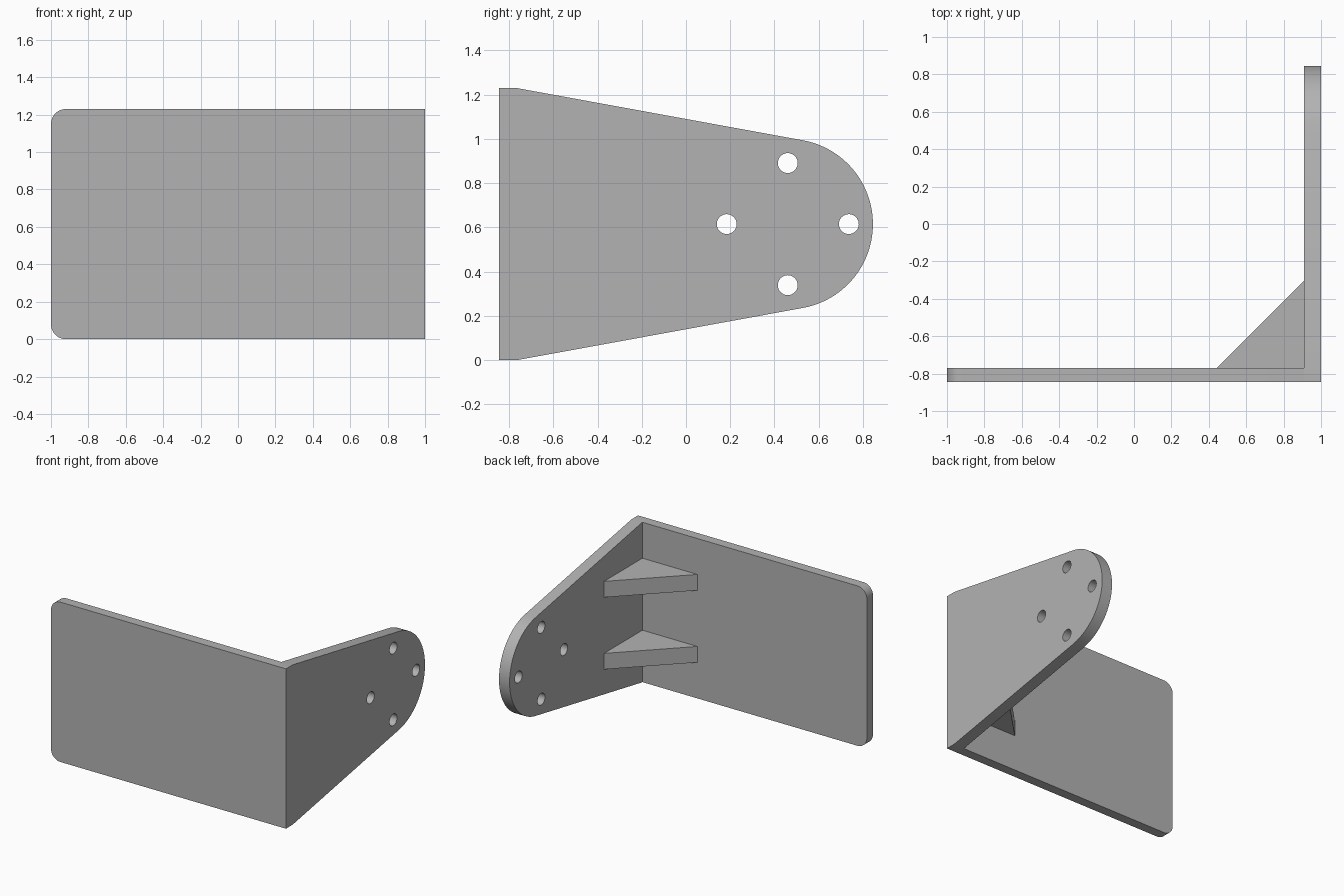
import bpy, bmesh
from math import sin, cos, pi, radians, atan2, hypot, acos
from mathutils import Vector

cube = bpy.data.objects.get("Cube")
if cube:
    bpy.data.objects.remove(cube, do_unlink=True)

# Overall sizes
HEIGHT = 1.23
MID = HEIGHT / 2
FRONT, INNER_Y = -0.845, -0.77
INNER_X, OUTER_X = 0.91, 1.0

grey = bpy.data.materials.new("plain grey")
grey.use_nodes = True
colour = (0.45, 0.45, 0.45, 1)
grey.diffuse_color = colour
grey.node_tree.nodes["Principled BSDF"].inputs["Base Color"].default_value = colour


def arc(cx, cy, r, start, end, steps):
    """Points along a circular arc."""
    angles = [start + (end - start) * i / steps for i in range(steps + 1)]
    return [(cx + r * cos(a), cy + r * sin(a)) for a in angles]


def prism(name, outline, place, depth):
    """Extrude a flat outline, mapped to 3D by place, along depth."""
    bm = bmesh.new()
    face = bm.faces.new([bm.verts.new(place(u, v)) for u, v in outline])
    grown = bmesh.ops.extrude_face_region(bm, geom=[face], use_keep_orig=True)
    moved = [g for g in grown["geom"] if isinstance(g, bmesh.types.BMVert)]
    bmesh.ops.translate(bm, verts=moved, vec=Vector(depth))
    bmesh.ops.recalc_face_normals(bm, faces=bm.faces)
    mesh = bpy.data.meshes.new(name)
    bm.to_mesh(mesh)
    bm.free()
    mesh.materials.append(grey)
    obj = bpy.data.objects.new(name, mesh)
    bpy.context.collection.objects.link(obj)
    return obj


def select_only(obj):
    bpy.ops.object.select_all(action='DESELECT')
    obj.select_set(True)
    bpy.context.view_layer.objects.active = obj


def smooth(obj):
    select_only(obj)
    bpy.ops.object.shade_smooth_by_angle(angle=radians(30))


# Front plate, rounded at its free end
R = 0.08
outline = [(INNER_X, 0), (INNER_X, HEIGHT)]
outline += arc(-1 + R, HEIGHT - R, R, pi / 2, pi, 12)
outline += arc(-1 + R, R, R, pi, 1.5 * pi, 12)
front_plate = prism("front_plate", outline, lambda u, v: (u, FRONT, v),
                    (0, INNER_Y - FRONT, 0))
smooth(front_plate)

# Side plate, tapering tangentially into a round nose
NOSE_Y, NOSE_R, SHOULDER_Y = 0.46, 0.385, -0.765
dy, dz = SHOULDER_Y - NOSE_Y, MID
tangent = atan2(dz, dy) - acos(NOSE_R / hypot(dy, dz))
outline = [(SHOULDER_Y, 0)]
outline += arc(NOSE_Y, MID, NOSE_R, -tangent, tangent, 48)
outline += [(SHOULDER_Y, HEIGHT), (FRONT, HEIGHT), (FRONT, 0)]
side_plate = prism("side_plate", outline, lambda u, v: (INNER_X, u, v),
                   (OUTER_X - INNER_X, 0, 0))

# Four bolt holes around the nose centre
for i in range(4):
    a = i * pi / 2
    circle = arc(NOSE_Y + 0.276 * cos(a), MID + 0.276 * sin(a), 0.045, 0, 2 * pi, 32)[:-1]
    cutter = prism("hole_cutter", circle, lambda u, v: (INNER_X - 0.1, u, v), (0.3, 0, 0))
    cutter.hide_render = True
    cut = side_plate.modifiers.new("hole", 'BOOLEAN')
    cut.operation, cut.solver, cut.object = 'DIFFERENCE', 'EXACT', cutter
    select_only(side_plate)
    bpy.ops.object.modifier_apply(modifier=cut.name)
    bpy.data.objects.remove(cutter, do_unlink=True)
smooth(side_plate)

# Two triangular gussets in the inside corner
LEG, THICK = 0.467, 0.123
triangle = [(INNER_X, INNER_Y), (INNER_X - LEG, INNER_Y), (INNER_X, INNER_Y + LEG)]
for name, side in (("lower_gusset", -1), ("upper_gusset", 1)):
    base = MID + side * 0.277 - THICK / 2
    prism(name, triangle, lambda u, v: (u, v, base), (0, 0, THICK))
